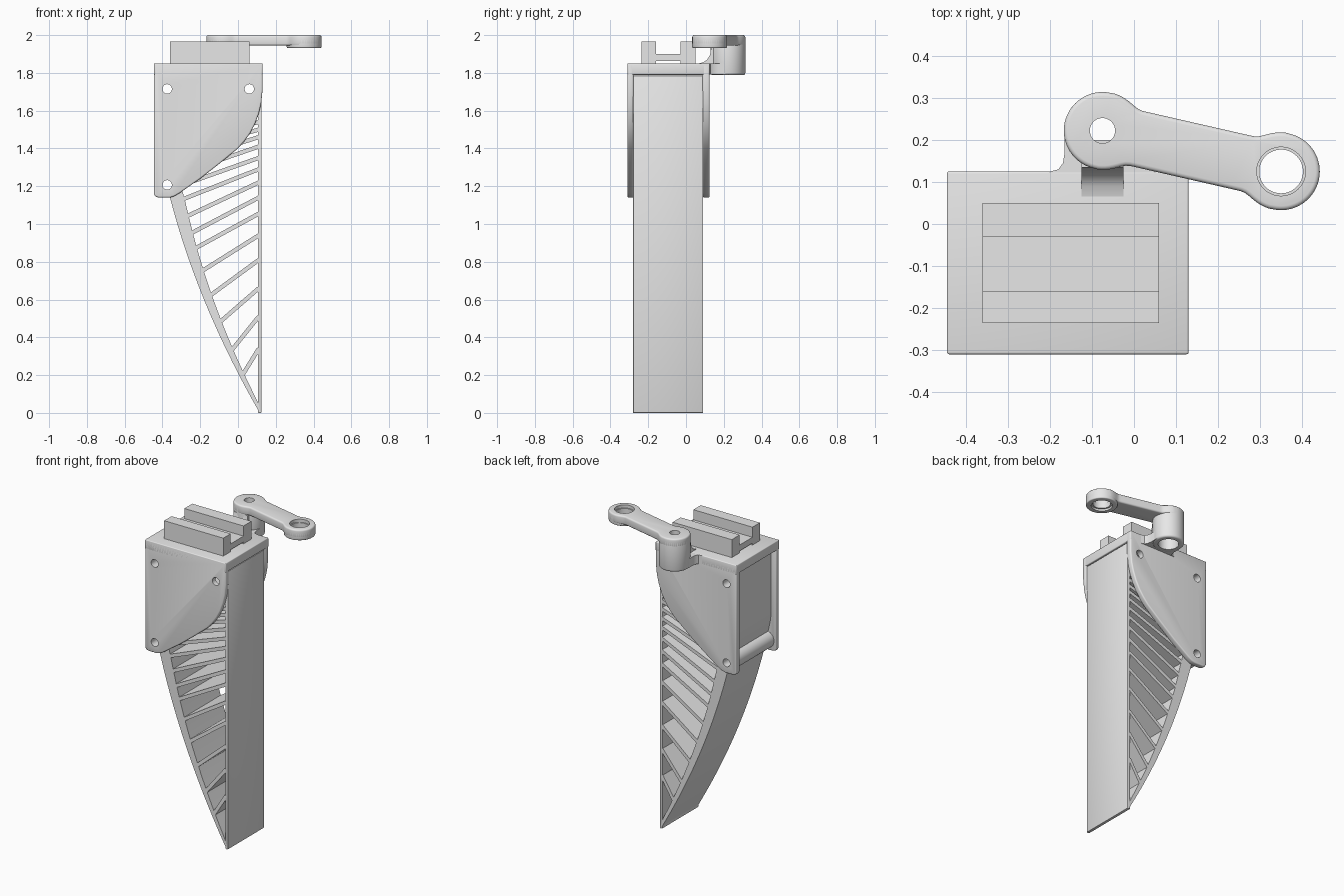
import bpy, bmesh, math
from mathutils import Vector

cube = bpy.data.objects.get("Cube")
if cube:
    bpy.data.objects.remove(cube, do_unlink=True)

grey = bpy.data.materials.new("plain grey")
grey.use_nodes = True
grey.diffuse_color = (0.8, 0.8, 0.8, 1)
grey.node_tree.nodes["Principled BSDF"].inputs["Base Color"].default_value = (0.8, 0.8, 0.8, 1)
parts = []


def use(obj):
    bpy.ops.object.select_all(action='DESELECT')
    obj.select_set(True)
    bpy.context.view_layer.objects.active = obj


def prism(name, pts, axis, lo, hi, bevel=0.0, segments=3):
    """Extrude a 2D profile along an axis from lo to hi."""
    place = {'x': lambda a, b, d: (d, a, b),
             'y': lambda a, b, d: (a, d, b),
             'z': lambda a, b, d: (a, b, d)}[axis]
    bm = bmesh.new()
    low = [bm.verts.new(place(a, b, lo)) for a, b in pts]
    high = [bm.verts.new(place(a, b, hi)) for a, b in pts]
    bm.faces.new(low)
    bm.faces.new(high)
    for i in range(len(pts)):
        j = (i + 1) % len(pts)
        bm.faces.new((low[i], low[j], high[j], high[i]))
    bmesh.ops.recalc_face_normals(bm, faces=bm.faces)
    mesh = bpy.data.meshes.new(name)
    bm.to_mesh(mesh)
    bm.free()
    obj = bpy.data.objects.new(name, mesh)
    bpy.context.collection.objects.link(obj)
    mesh.materials.append(grey)
    if bevel:
        use(obj)
        mod = obj.modifiers.new("rounding", 'BEVEL')
        mod.width = bevel
        mod.segments = segments
        mod.limit_method = 'ANGLE'
        bpy.ops.object.modifier_apply(modifier=mod.name)
    parts.append(obj)
    return obj


def circle(a, b, r, n=48):
    return [(a + r * math.cos(math.tau * i / n), b + r * math.sin(math.tau * i / n)) for i in range(n)]


def rect(a0, a1, b0, b1):
    return [(a0, b0), (a1, b0), (a1, b1), (a0, b1)]


def drill(targets, a, b, r, axis, lo, hi):
    """Cut a round hole through each target."""
    cutter = prism("drill", circle(a, b, r), axis, lo, hi)
    parts.remove(cutter)
    for obj in targets:
        use(obj)
        mod = obj.modifiers.new("hole", 'BOOLEAN')
        mod.operation = 'DIFFERENCE'
        mod.solver = 'EXACT'
        mod.object = cutter
        bpy.ops.object.modifier_apply(modifier=mod.name)
    bpy.data.objects.remove(cutter, do_unlink=True)


# Finger: curved outer wall, straight wall and slanted ribs
Y0, Y1 = -0.28, 0.09
TOP = 1.785


def outer(z):
    return max(0.115 - 0.4917 * z + 0.139 * z * (z - 0.6), -0.41)


def inner(z):
    return min(outer(z) + min(0.02 + 0.05 * z, 0.075), 0.11)


heights = [TOP * i / 40 for i in range(41)]
curved_wall = prism("finger_curved_wall",
                    [(outer(z), z) for z in heights] + [(inner(z), z) for z in reversed(heights[1:])]
                    + [(0.12, 0)], 'y', Y0, Y1)
prism("finger_straight_wall", rect(0.105, 0.125, 0, TOP), 'y', Y0, Y1, 0.004, 2)

rib_left = [.2, .33, .48, .62, .75, .87, .95, 1.04, 1.13, 1.2, 1.26, 1.32, 1.37, 1.42, 1.47]
rib_right = [.34, .51, .66, .81, .94, 1.055, 1.14, 1.22, 1.29, 1.35, 1.41, 1.46, 1.5, 1.54, 1.58]
for i, (zl, zr) in enumerate(zip(rib_left, rib_right)):
    a, b = Vector((inner(zl) - 0.012, zl)), Vector((0.11, zr))
    d = (b - a).normalized() * 0.011
    n = Vector((-d.y, d.x))
    prism(f"finger_rib_{i + 1}", [a - n, b - n, b + n, a + n], 'y', Y0, Y1)

# Housing: two shaped cheeks, a cap and a cross bar
cheek = [(-0.445, 1.848), (-0.445, 1.16), (-0.438, 1.145), (-0.42, 1.14), (-0.36, 1.14), (-0.335, 1.148),
         (-0.31, 1.163), (-0.2, 1.24), (-0.1, 1.318), (0, 1.4), (0.035, 1.44), (0.065, 1.482),
         (0.09, 1.53), (0.11, 1.585), (0.123, 1.64), (0.13, 1.71), (0.13, 1.848)]
front_cheek = prism("front_cheek", cheek, 'y', -0.31, Y0 + 0.002, 0.008)
back_cheek = prism("back_cheek", cheek, 'y', Y1 - 0.002, 0.125, 0.008)
prism("housing_cap", rect(-0.445, 0.13, -0.31, 0.125), 'z', 1.79, 1.85, 0.005)
cross_bar = prism("cross_bar", circle(-0.375, 1.207, 0.055), 'y', Y0, Y1)
for x, z in ((-0.375, 1.715), (0.06, 1.715), (-0.375, 1.207)):
    drill([front_cheek, back_cheek, curved_wall, cross_bar], x, z, 0.025, 'y', -0.5, 0.5)

# Grooved mounting rail with a shallow slot underneath
prism("mounting_rail",
      [(-0.235, 1.848), (-0.16, 1.848), (-0.16, 1.862), (-0.03, 1.862), (-0.03, 1.848), (0.05, 1.848),
       (0.05, 1.965), (-0.03, 1.965), (-0.03, 1.9), (-0.16, 1.9), (-0.16, 1.965), (-0.235, 1.965)],
      'x', -0.36, 0.06)

# Lever arm: two round ends blended into a straight bar
hub, tip = Vector((-0.075, 0.222)), Vector((0.35, 0.125))
R = 0.092
length = (tip - hub).length
along = (tip - hub).normalized()
across = Vector((-along.y, along.x))


def half_width(u):
    ends = [math.sqrt(max(R * R - (u - c) ** 2, 0)) for c in (0, length)]
    bar = 0.067 if 0 < u < length else 0
    return sum(v ** 8 for v in ends + [bar]) ** 0.125


us = [-R * math.cos(math.pi / 2 * i / 16) for i in range(16)]
us += [length * i / 48 for i in range(49)]
us += [length + R * math.sin(math.pi / 2 * i / 16) for i in range(1, 17)]
side = [hub + along * u + across * half_width(u) for u in us]
other = [hub + along * u - across * half_width(u) for u in reversed(us[1:-1])]
arm = prism("lever_arm", side + other, 'z', 1.945, 2.0, 0.01)
boss = prism("lever_end_boss", circle(*tip, R), 'z', 1.932, 1.98, 0.006)
post = prism("lever_hub", circle(*hub, R), 'z', 1.788, 1.985, 0.012)

# Web and fillet that join the hub to the housing
web = prism("hub_web", [(-0.2, 0.11), (-0.2, 0.125), (-0.18, 0.13), (-0.169, 0.145), (-0.165, 0.17), (-0.165, 0.222),
                        (0.015, 0.222), (0.015, 0.17), (0.02, 0.145), (0.03, 0.13), (0.05, 0.125), (0.05, 0.11)],
            'z', 1.792, 1.849)
fillet = prism("hub_fillet", [(0.06, 1.849), (0.09, 1.855), (0.112, 1.87), (0.127, 1.895), (0.135, 1.945),
                              (0.2, 1.945), (0.2, 1.8), (0.06, 1.8)], 'x', -0.125, -0.025)

# Bored holes in the lever
drill([arm, post], *hub, 0.03, 'z', 1.7, 2.1)
drill([post, web, fillet], *hub, 0.06, 'z', 1.7, 1.93)
drill([arm, boss], *tip, 0.052, 'z', 1.8, 2.1)
drill([arm], *tip, 0.058, 'z', 1.975, 2.1)
drill([boss], *tip, 0.062, 'z', 1.8, 1.95)

for obj in parts:
    use(obj)
    bpy.ops.object.shade_smooth_by_angle(angle=math.radians(35))
